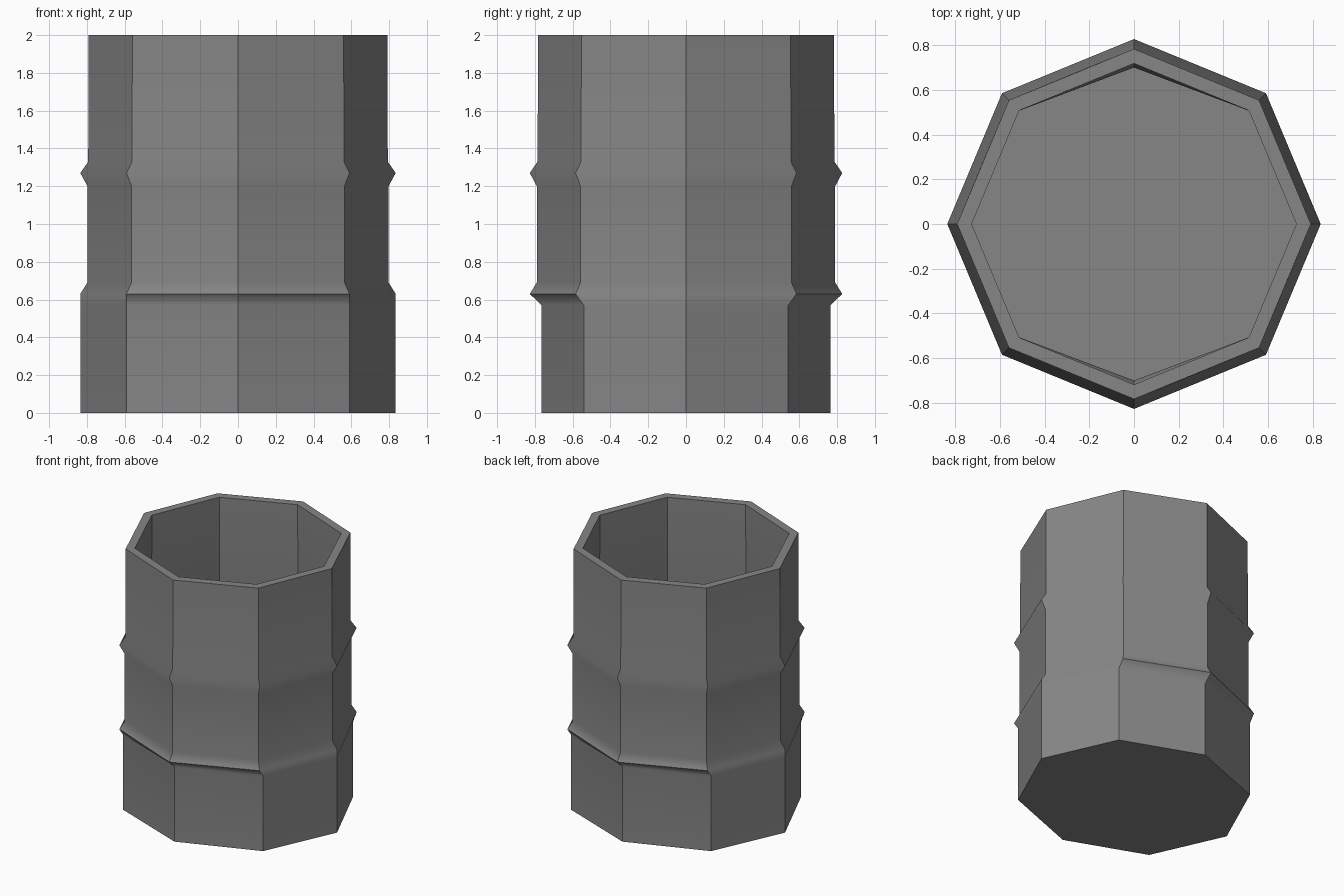
import bpy, bmesh
from math import cos, sin, pi, radians

if "Cube" in bpy.data.objects:
    bpy.data.objects.remove(bpy.data.objects["Cube"])

SIDES = 8
WALL = 0.065

# Outer profile: (x radius, y radius, z), lower section slightly oval
outer = [
    (0.835, 0.765, 0.0),
    (0.835, 0.765, 0.57),
    (0.835, 0.827, 0.63),
    (0.797, 0.790, 0.69),
    (0.797, 0.790, 1.20),
    (0.835, 0.827, 1.27),
    (0.793, 0.786, 1.33),
    (0.791, 0.783, 2.0),
]
# Inner profile follows the outer one at wall thickness, from rim to floor
inner = [(rx - WALL, ry - WALL, max(z, 0.06)) for rx, ry, z in reversed(outer)]

bm = bmesh.new()


def ring(rx, ry, z):
    return [bm.verts.new((rx * cos(2 * pi * i / SIDES), ry * sin(2 * pi * i / SIDES), z))
            for i in range(SIDES)]


# Barrel shell: skin the rings, close underside and inside floor
rings = [ring(*p) for p in outer + inner]
for a, b in zip(rings, rings[1:]):
    for i in range(SIDES):
        j = (i + 1) % SIDES
        bm.faces.new((a[i], a[j], b[j], b[i]))
bm.faces.new(rings[0][::-1])
bm.faces.new(rings[-1])
bmesh.ops.recalc_face_normals(bm, faces=bm.faces)

# Smooth across the ribs, sharp at corners, rim, base and the steep lower rib
for f in bm.faces:
    f.smooth = True
for r in rings:
    for v in r:
        for e in v.link_edges:
            upright = e.other_vert(v) not in r
            if upright or e.calc_face_angle() > radians(63):
                e.smooth = False

mesh = bpy.data.meshes.new("barrel")
bm.to_mesh(mesh)
bm.free()
barrel = bpy.data.objects.new("barrel", mesh)
bpy.context.collection.objects.link(barrel)

# Large panels keep flat shading, only the ribs blend
weighted = barrel.modifiers.new("panel_shading", 'WEIGHTED_NORMAL')
weighted.keep_sharp = True

# Dark grey metal
metal = bpy.data.materials.new("dark_metal")
metal.diffuse_color = (0.24, 0.24, 0.24, 1)
metal.use_nodes = True
metal.node_tree.nodes["Principled BSDF"].inputs["Base Color"].default_value = metal.diffuse_color
mesh.materials.append(metal)
